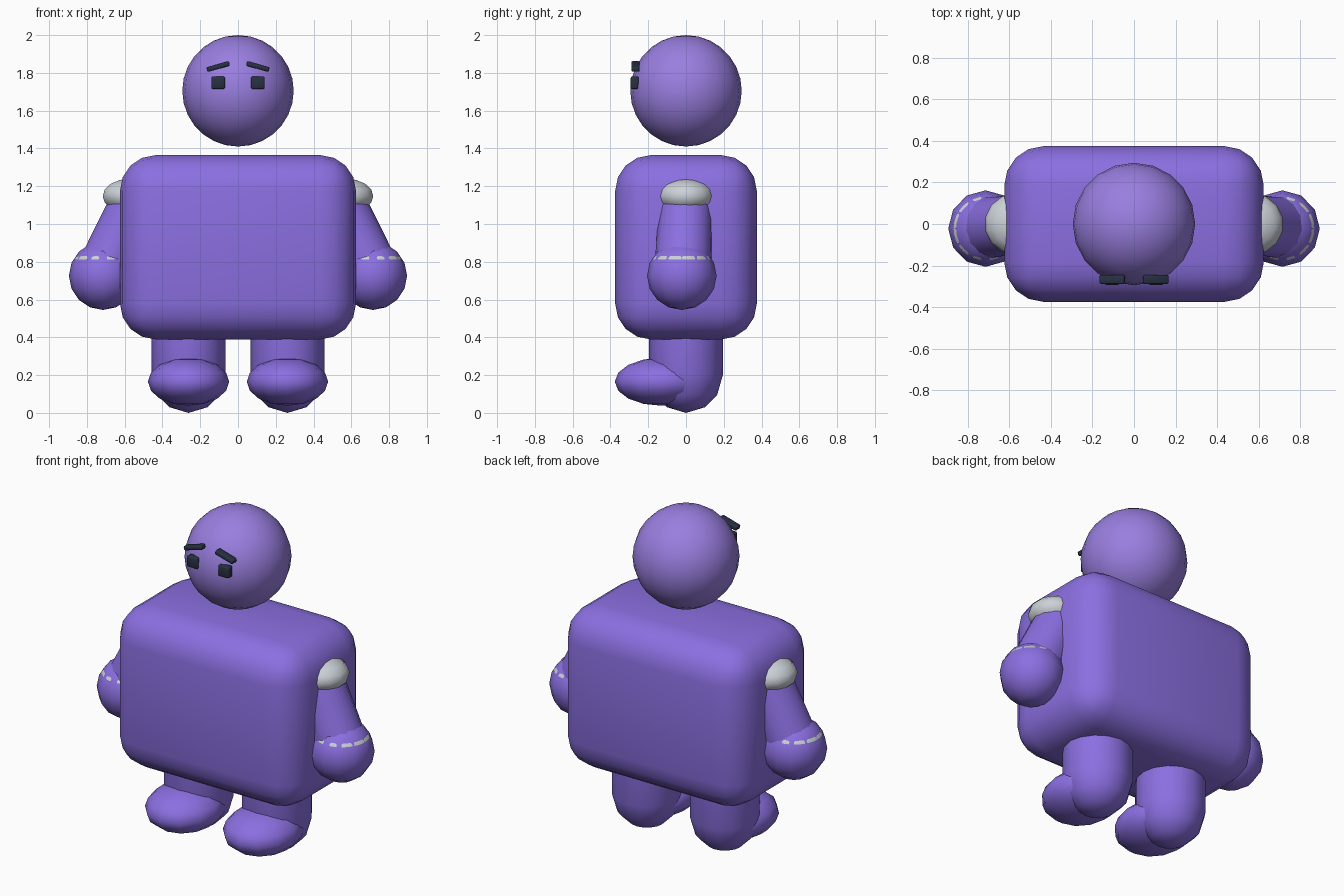
import bpy, bmesh, math
from mathutils import Matrix, Vector

old = bpy.data.objects.get("Cube")
if old:
    bpy.data.objects.remove(old, do_unlink=True)


def material(name, rgb):
    m = bpy.data.materials.new(name)
    m.use_nodes = True
    m.diffuse_color = (*rgb, 1)
    m.node_tree.nodes["Principled BSDF"].inputs["Base Color"].default_value = (*rgb, 1)
    return m


PURPLE = material("purple", (0.258, 0.159, 0.753))
LILAC = material("lilac", (0.32, 0.21, 0.745))
GREY = material("pale grey", (0.60, 0.64, 0.68))
DARK = material("dark slate", (0.021, 0.03, 0.054))


def finish(name, bm, mat, place=Matrix()):
    bmesh.ops.recalc_face_normals(bm, faces=bm.faces)
    mesh = bpy.data.meshes.new(name)
    bm.to_mesh(mesh)
    bm.free()
    mesh.materials.append(mat)
    for p in mesh.polygons:
        p.use_smooth = True
    ob = bpy.data.objects.new(name, mesh)
    ob.matrix_world = place
    bpy.context.collection.objects.link(ob)
    return ob


def ball(name, mat, centre, radii, segments=12, rings=8):
    bm = bmesh.new()
    bmesh.ops.create_uvsphere(bm, u_segments=segments, v_segments=rings, radius=1)
    bmesh.ops.scale(bm, vec=radii, verts=bm.verts)
    return finish(name, bm, mat, Matrix.Translation(centre))


def block(name, mat, centre, size, bevel, segments, tilt=0):
    bm = bmesh.new()
    bmesh.ops.create_cube(bm, size=1)
    bmesh.ops.scale(bm, vec=size, verts=bm.verts)
    bmesh.ops.bevel(bm, geom=bm.edges[:], offset=bevel, segments=segments,
                    profile=0.5, affect='EDGES')
    return finish(name, bm, mat, Matrix.Translation(centre) @ Matrix.Rotation(tilt, 4, 'Y'))


def lathe(name, mat, centre, profile, steps):
    bm = bmesh.new()
    vs = [bm.verts.new((r, 0, z)) for r, z in profile]
    es = [bm.edges.new(pair) for pair in zip(vs, vs[1:])]
    bmesh.ops.spin(bm, geom=vs + es, cent=(0, 0, 0), axis=(0, 0, 1),
                   angle=math.tau, steps=steps)
    bmesh.ops.remove_doubles(bm, verts=bm.verts, dist=0.0005)
    return finish(name, bm, mat, Matrix.Translation(centre))


def limb(name, mat, start, end, r1, r2):
    a, b = Vector(start), Vector(end)
    bm = bmesh.new()
    bmesh.ops.create_cone(bm, cap_ends=False, segments=14, radius1=r1, radius2=r2,
                          depth=(b - a).length)
    turn = (b - a).to_track_quat('Z', 'Y').to_matrix().to_4x4()
    return finish(name, bm, mat, Matrix.Translation((a + b) / 2) @ turn)


# Torso and floating head
block("torso", PURPLE, (0, 0, 0.877), (1.25, 0.75, 0.976), 0.19, 4)
ball("head", LILAC, (0, 0, 1.705), (0.295, 0.295, 0.295), 20, 14)

for side, s in (("left", 1), ("right", -1)):
    # Face
    block(side + "_eye", DARK, (s * 0.105, -0.272, 1.748), (0.072, 0.042, 0.066), 0.008, 2)
    block(side + "_brow", DARK, (s * 0.105, -0.267, 1.834), (0.124, 0.044, 0.026), 0.007, 2,
          s * math.radians(16))

    # Arm, shoulder cap, hand and speckled cuff
    ball(side + "_shoulder", GREY, (s * 0.57, 0, 1.148), (0.15, 0.148, 0.092), 14, 8)
    limb(side + "_arm", PURPLE, (s * 0.53, 0, 1.12), (s * 0.68, -0.015, 0.8), 0.142, 0.15)
    hand = (s * 0.715, -0.022, 0.726)
    ball(side + "_hand", PURPLE, hand, (0.18, 0.184, 0.181))
    lathe(side + "_cuff", GREY, hand, [(0.154, 0.087), (0.1485, 0.096), (0.142, 0.104)], 32)

    # Leg with rounded heel, and foot
    lathe(side + "_leg", PURPLE, (s * 0.262, 0, 0),
          [(0, 0), (0.1, 0.03), (0.165, 0.095), (0.195, 0.2), (0.195, 0.5)], 16)
    ball(side + "_foot", PURPLE, (s * 0.262, -0.13, 0.165), (0.215, 0.247, 0.127))
